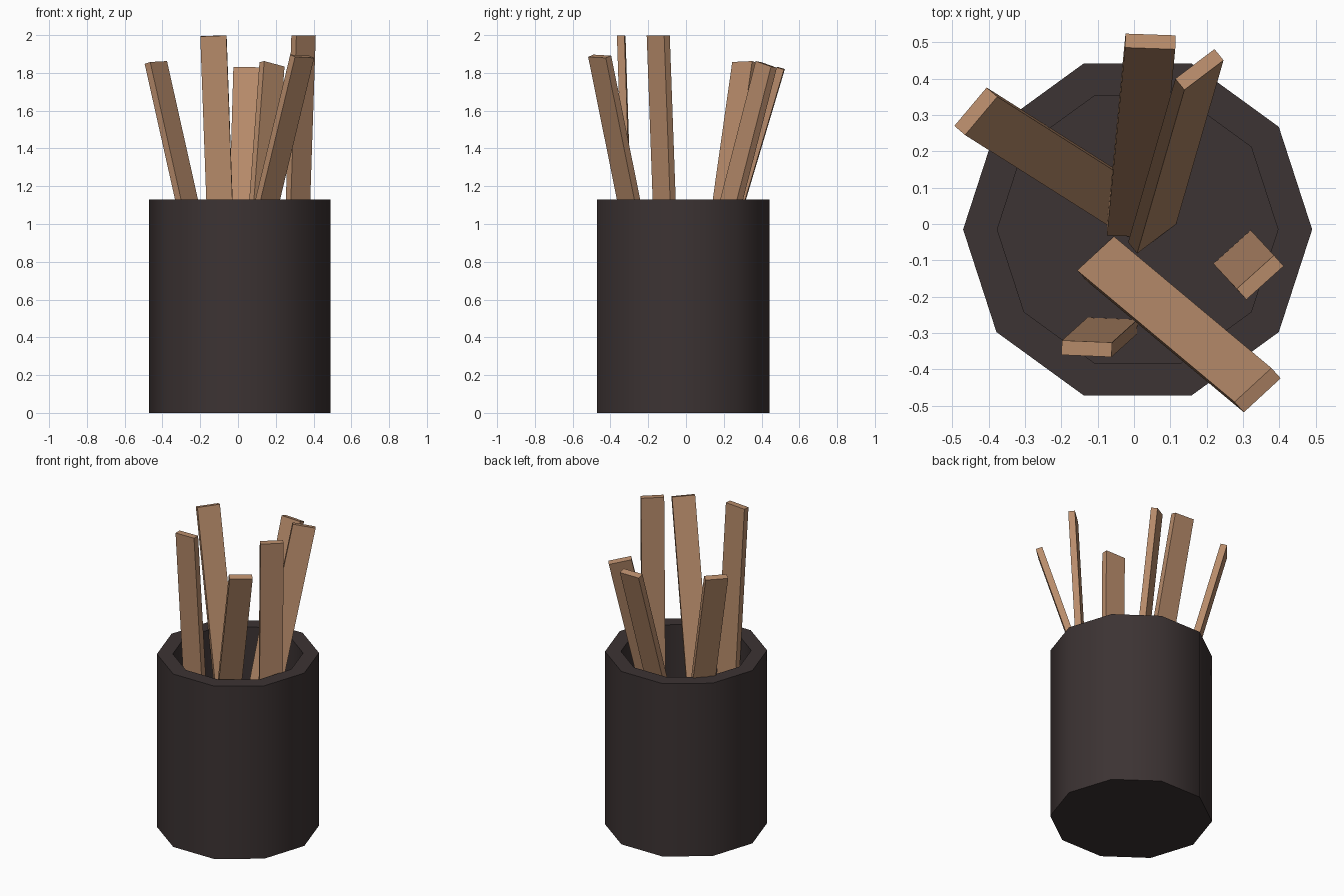
import bpy, bmesh, math
from mathutils import Vector, Matrix

if "Cube" in bpy.data.objects:
    bpy.data.objects.remove(bpy.data.objects["Cube"])


def material(name, rgb):
    m = bpy.data.materials.new(name)
    m.diffuse_color = (*rgb, 1.0)
    m.use_nodes = True
    m.node_tree.nodes["Principled BSDF"].inputs["Base Color"].default_value = m.diffuse_color
    return m


DARK = material("dark_brown", (0.045, 0.033, 0.033))
WOOD = material("light_wood", (0.479, 0.262, 0.147))


def finish(name, bm, mat):
    bmesh.ops.recalc_face_normals(bm, faces=bm.faces)
    mesh = bpy.data.meshes.new(name)
    bm.to_mesh(mesh)
    bm.free()
    mesh.materials.append(mat)
    ob = bpy.data.objects.new(name, mesh)
    bpy.context.collection.objects.link(ob)
    return ob


# Ten-sided cup: outer wall, rim, inner wall and floor
SIDES, CX, CY = 10, 0.01, -0.015
profile = [(0.48, 0.0), (0.48, 1.13), (0.386, 1.13), (0.386, 0.08)]
bm = bmesh.new()
rings = []
for r, z in profile:
    angles = [2 * math.pi * i / SIDES for i in range(SIDES)]
    rings.append([bm.verts.new((CX + r * math.cos(a), CY + r * math.sin(a), z)) for a in angles])
for lower, upper in zip(rings, rings[1:]):
    for i in range(SIDES):
        j = (i + 1) % SIDES
        bm.faces.new((lower[i], lower[j], upper[j], upper[i]))
bm.faces.new(rings[0])
bm.faces.new(rings[-1])
cup = finish("cup", bm, DARK)
bpy.context.view_layer.objects.active = cup
cup.select_set(True)
bpy.ops.object.shade_smooth_by_angle(angle=math.radians(45))
cup.select_set(False)


# Flat wooden stick between two end centres, its width along a given heading
def stick(name, bottom, top, heading, width=0.138, thick=0.04):
    a, b = Vector(bottom), Vector(top)
    axis = (b - a).normalized()
    across = Vector((*heading, 0))
    across = (across - axis * across.dot(axis)).normalized()
    normal = axis.cross(across)
    turn = Matrix((across, normal, axis)).transposed().to_4x4()
    size = Matrix.Diagonal((width, thick, (b - a).length, 1))
    bm = bmesh.new()
    bmesh.ops.create_cube(bm, size=1, matrix=Matrix.Translation((a + b) / 2) @ turn @ size)
    finish(name, bm, WOOD)


stick("stick_back_left", (-0.04, 0.06, 0.09), (-0.435, 0.31, 1.855), (0.09, 0.105))
stick("stick_back", (-0.005, -0.015, 0.09), (0.045, 0.502, 1.825), (1.0, -0.03))
stick("stick_back_right", (0.05, -0.025, 0.09), (0.18, 0.425, 1.845), (0.105, 0.085))
stick("stick_front_right", (-0.093, -0.095, 0.09), (0.34, -0.457, 1.888), (0.10, 0.09))
stick("stick_right", (0.283, -0.078, 0.09), (0.347, -0.147, 1.998), (0.10, 0.09))
stick("stick_front_left", (-0.06, -0.28, 0.09), (-0.13, -0.343, 1.996), (1.0, -0.04))
